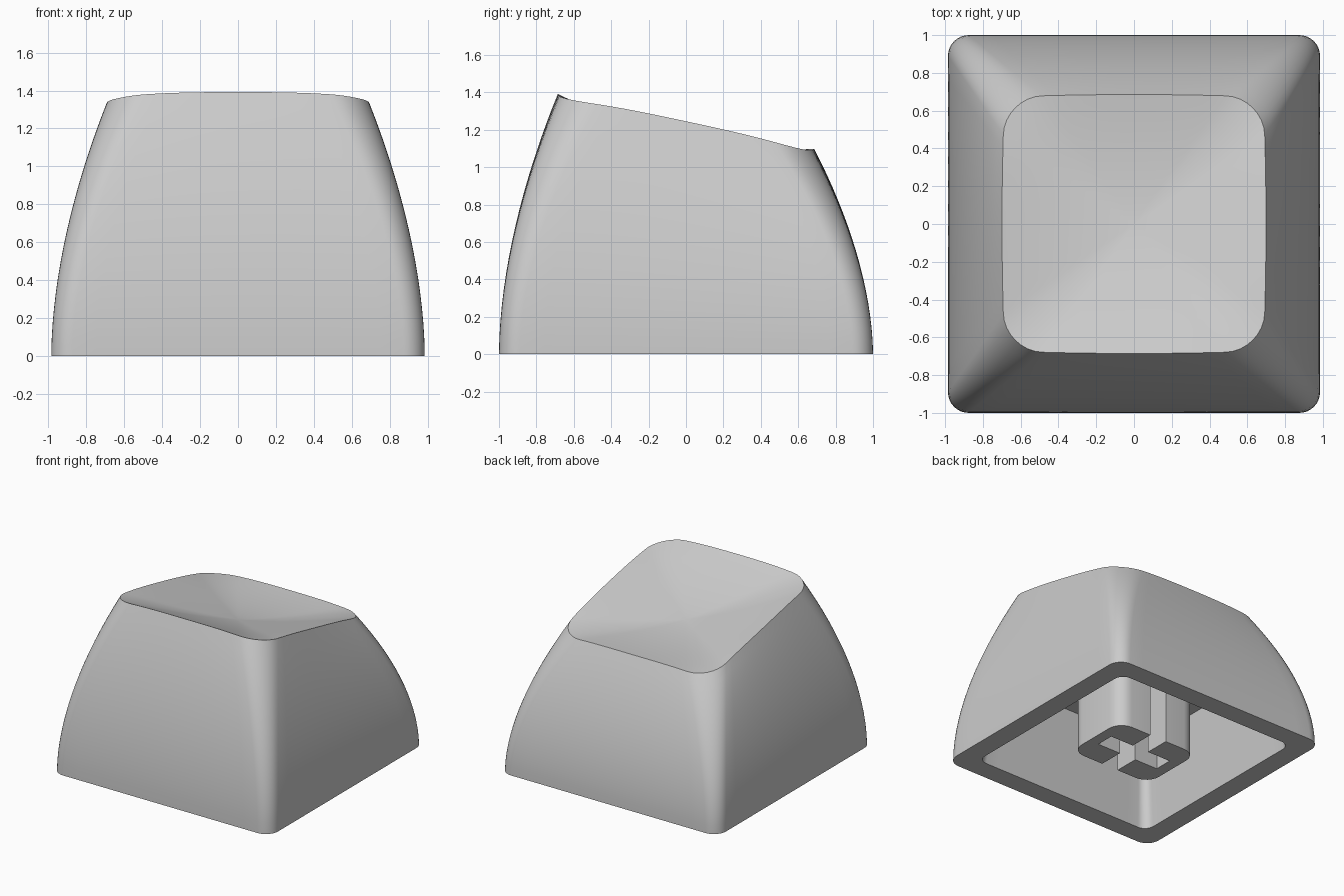
import bpy, bmesh, math

cube = bpy.data.objects.get("Cube")
if cube:
    bpy.data.objects.remove(cube, do_unlink=True)

# One plain grey plastic
GREY = (0.6, 0.6, 0.6, 1)
plastic = bpy.data.materials.new("grey_plastic")
plastic.use_nodes = True
plastic.diffuse_color = GREY
plastic.node_tree.nodes["Principled BSDF"].inputs["Base Color"].default_value = GREY

CORNER, SIDE = 8, 14      # segments per corner and per straight side
CEILING = 0.70            # height of the hollow


def outline(hx, hy, r, bulge=0.0):
    """Rounded rectangle, sides optionally bowed outwards, anticlockwise."""
    arcs = []
    for k, (sx, sy) in enumerate([(1, 1), (-1, 1), (-1, -1), (1, -1)]):
        cx, cy = sx * (hx - r), sy * (hy - r)
        angles = [(k + i / CORNER) * math.pi / 2 for i in range(CORNER + 1)]
        arcs.append([(cx + r * math.cos(a), cy + r * math.sin(a)) for a in angles])
    pts = []
    for k, arc in enumerate(arcs):
        (ax, ay), (bx, by) = arc[-1], arcs[(k + 1) % 4][0]
        pts += arc
        pts += [(ax + (bx - ax) * i / SIDE, ay + (by - ay) * i / SIDE)
                for i in range(1, SIDE)]
    return [(x * (1 + bulge * (1 - (y / hy) ** 2)),
             y * (1 + bulge * (1 - (x / hx) ** 2))) for x, y in pts]


def finish(bm, name, angle=30):
    bmesh.ops.recalc_face_normals(bm, faces=bm.faces)
    mesh = bpy.data.meshes.new(name)
    bm.to_mesh(mesh)
    bm.free()
    obj = bpy.data.objects.new(name, mesh)
    obj.data.materials.append(plastic)
    bpy.context.collection.objects.link(obj)
    bpy.ops.object.select_all(action='DESELECT')
    obj.select_set(True)
    bpy.context.view_layer.objects.active = obj
    bpy.ops.object.shade_smooth_by_angle(angle=math.radians(angle))
    return obj


def top_height(x, y):
    """Sloping top plane, dipping a little at the corners."""
    return 1.245 - 0.214 * y - 0.018 * min(1, abs(x * y) / 0.4) ** 3


# Cap shell: hollow, curved walls and dished top as one loft
base = outline(0.985, 1.0, 0.11)
rim = outline(0.685, 0.672, 0.20, 0.02)
rings = []

# Hollow, from ceiling down to the opening
for hx, hy, r, z in [(0.74, 0.755, 0.06, CEILING), (0.82, 0.835, 0.08, 0)]:
    rings.append([(x, y, z) for x, y in outline(hx, hy, r)])

# Outer walls, curving inwards as they rise
WALL = 16
for i in range(WALL + 1):
    t = i / WALL
    k = t ** 1.8
    rings.append([(bx + (tx - bx) * k, by + (ty - by) * k, t * top_height(tx, ty))
                  for (bx, by), (tx, ty) in zip(base, rim)])

# Dished top, shrinking towards the middle
DISH, DEPTH = 14, 0.12
for i in range(1, DISH):
    s = 1 - i / DISH
    rings.append([(x * s, y * s, top_height(x * s, y * s) - DEPTH * (1 - s ** 1.6))
                  for x, y in rim])

bm = bmesh.new()
loops = [[bm.verts.new(p) for p in ring] for ring in rings]
for a, b in zip(loops, loops[1:]):
    for i in range(len(a)):
        j = (i + 1) % len(a)
        bm.faces.new((a[i], a[j], b[j], b[i]))
bm.faces.new(loops[0])
centre = bm.verts.new((0, 0, top_height(0, 0) - DEPTH))
last = loops[-1]
for i in range(len(last)):
    bm.faces.new((last[i], last[(i + 1) % len(last)], centre))
finish(bm, "cap_shell")

# Stem: two C-shaped halves that leave a cross-shaped slot between them
HX, HY, R, GAP, REACH = 0.375, 0.28, 0.12, 0.075, 0.285


def stem_half(name, side):
    quarter = [(HX - R + R * math.cos(a), HY - R + R * math.sin(a))
               for a in [i * math.pi / 12 for i in range(7)]]
    upper = [(REACH, GAP)] + [(GAP, GAP), (GAP, HY)]
    profile = quarter + upper[::-1][:1] + [upper[1], upper[0]]
    profile += [(x, -y) for x, y in reversed(profile)]
    bm = bmesh.new()
    face = bm.faces.new([bm.verts.new((side * x, y, 0)) for x, y in profile])
    made = bmesh.ops.extrude_face_region(bm, geom=[face])["geom"]
    bmesh.ops.translate(bm, vec=(0, 0, CEILING + 0.02),
                        verts=[v for v in made if isinstance(v, bmesh.types.BMVert)])
    finish(bm, name)


for name, side in (("stem_left", 1), ("stem_right", -1)):
    stem_half(name, side)
